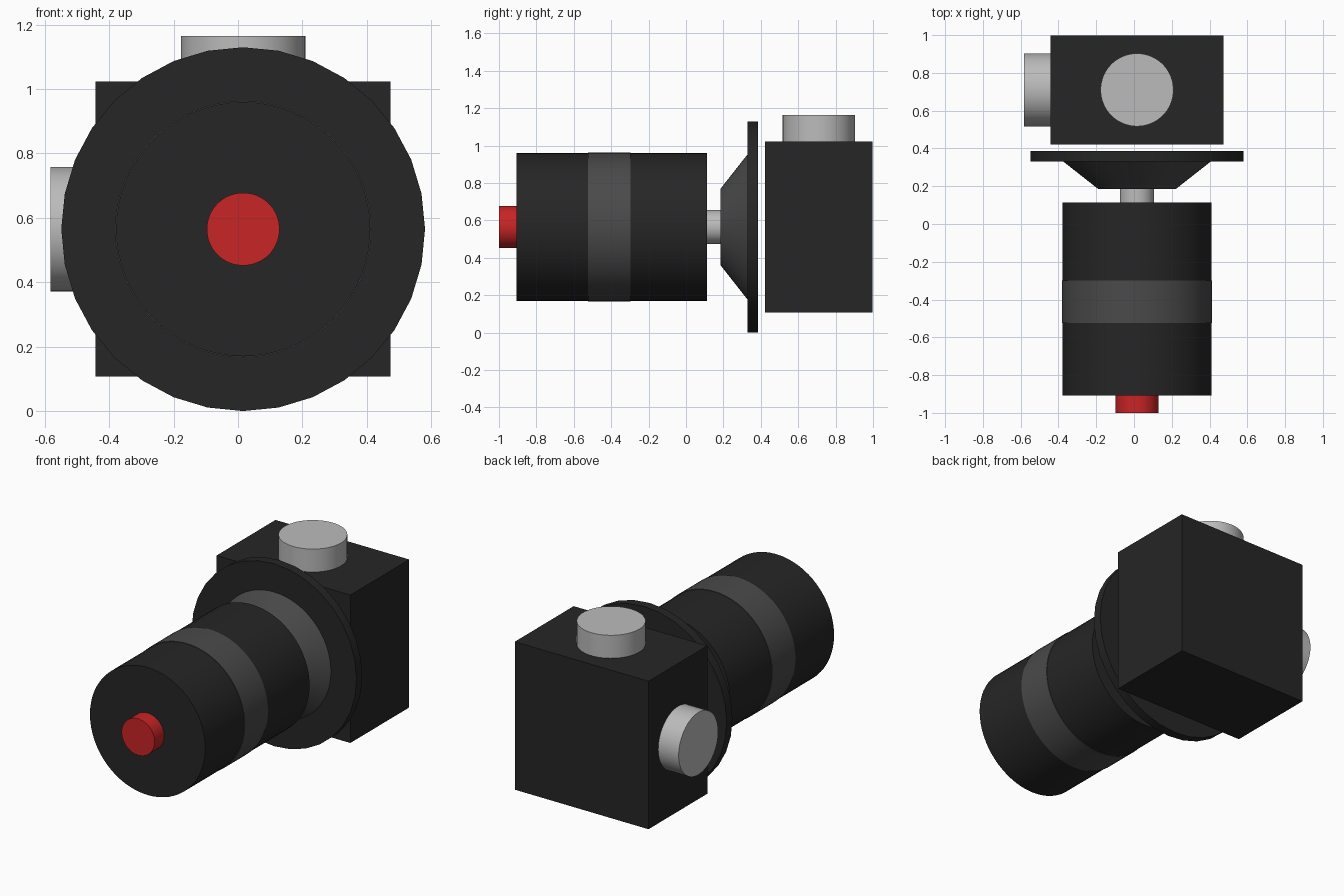
import bpy
import math
from mathutils import Vector

cube = bpy.data.objects.get("Cube")
if cube:
    bpy.data.objects.remove(cube, do_unlink=True)


def make_material(name, color):
    mat = bpy.data.materials.new(name)
    mat.use_nodes = True
    rgba = (*color, 1.0)
    mat.diffuse_color = rgba
    mat.node_tree.nodes["Principled BSDF"].inputs["Base Color"].default_value = rgba
    return mat


black = make_material("black plastic", (0.019, 0.019, 0.019))
grey = make_material("dark grey rubber", (0.068, 0.068, 0.068))
silver = make_material("light grey metal", (0.5, 0.5, 0.5))
red = make_material("red button", (0.58, 0.018, 0.019))

CX, CZ = 0.016, 0.565      # shared axis running front to back
BOX_Y = 0.71               # middle of the rear housing


def round_part(name, start, end, r_start, r_end, mat, sides=64):
    """Cylinder or frustum between two points."""
    start, end = Vector(start), Vector(end)
    axis = end - start
    bpy.ops.mesh.primitive_cone_add(
        vertices=sides, radius1=r_start, radius2=r_end, depth=axis.length,
        location=(start + end) / 2,
        rotation=axis.to_track_quat('Z', 'Y').to_euler())
    obj = bpy.context.object
    obj.name = name
    obj.data.materials.append(mat)
    bpy.ops.object.shade_smooth_by_angle(angle=math.radians(30))
    return obj


def axial_part(name, y0, y1, r0, r1, mat, sides=64):
    return round_part(name, (CX, y0, CZ), (CX, y1, CZ), r0, r1, mat, sides)


# Front barrel with its button and grip band
axial_part("front_button", -1.0, -0.9, 0.113, 0.113, red)
axial_part("barrel", -0.907, 0.113, 0.395, 0.395, black)
axial_part("grip_band", -0.525, -0.298, 0.398, 0.398, grey)

# Neck, flared collar and flange
axial_part("neck_shaft", 0.1, 0.2, 0.09, 0.09, silver)
axial_part("flared_collar", 0.185, 0.332, 0.205, 0.392, grey)
axial_part("flange_plate", 0.33, 0.386, CZ, CZ, black, 32)

# Rear housing
bpy.ops.mesh.primitive_cube_add(size=1, location=(CX, BOX_Y, CZ))
housing = bpy.context.object
housing.name = "rear_housing"
housing.scale = (0.916, 0.576, 0.916)
bpy.ops.object.transform_apply(location=False, rotation=False, scale=True)
housing.data.materials.append(black)

# Knobs on the housing
round_part("top_knob", (CX, BOX_Y, 1.0), (CX, BOX_Y, 1.165), 0.193, 0.193, silver)
round_part("side_knob", (-0.42, BOX_Y, CZ), (-0.582, BOX_Y, CZ), 0.193, 0.193, silver)
